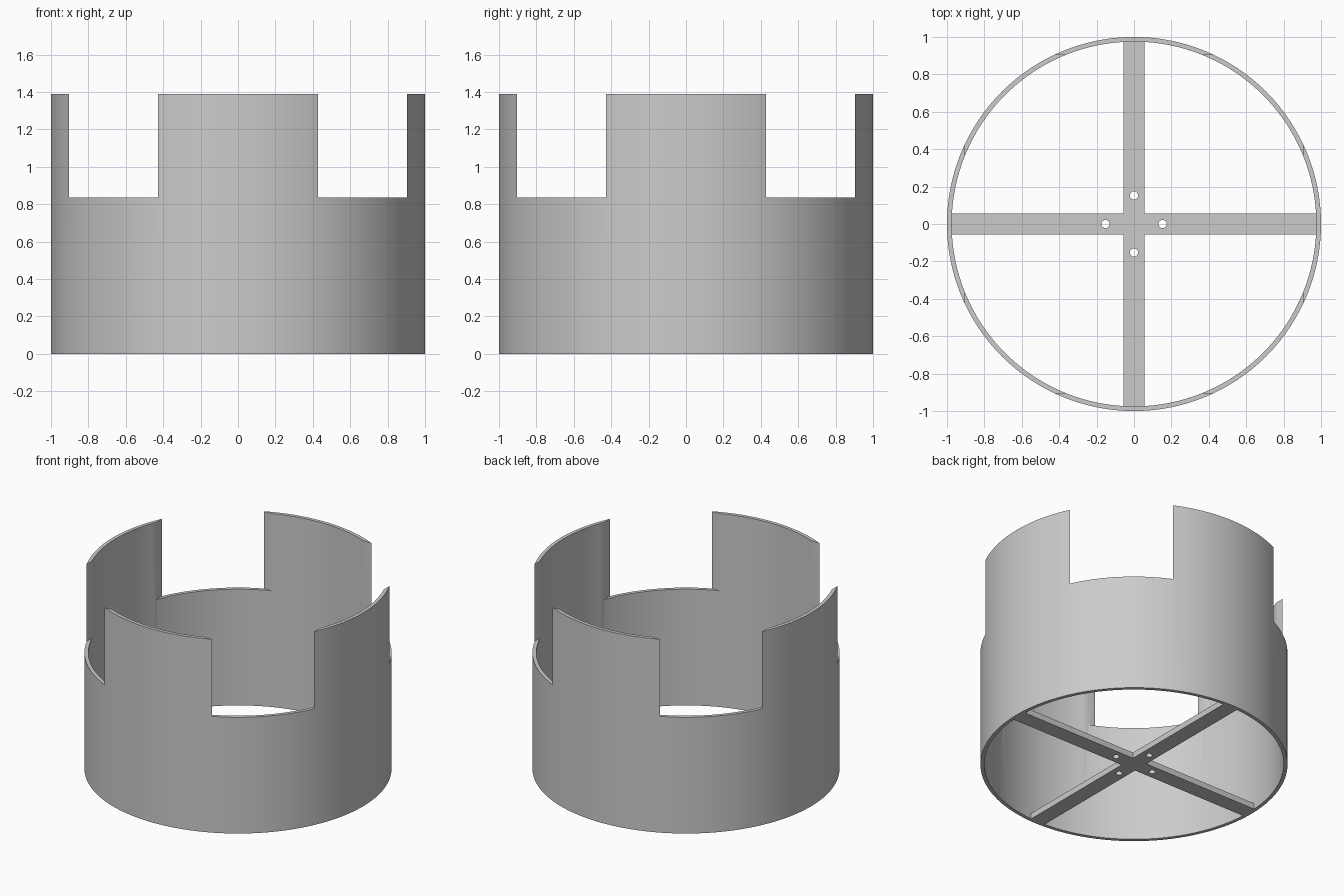
import bpy, bmesh
from math import radians
from mathutils import Matrix, Vector

OUTER, INNER = 1.0, 0.975
HEIGHT, NOTCH_Z, NOTCH_HALF = 1.39, 0.835, 0.904
ARM_HALF, ARM_LEN, ARM_THICK = 0.057, 0.985, 0.042
HOLE_R, HOLE_DIST = 0.022, 0.153

cube = bpy.data.objects.get("Cube")
if cube:
    bpy.data.objects.remove(cube, do_unlink=True)

grey = bpy.data.materials.new("plain_grey")
grey.use_nodes = True
colour = (0.6, 0.6, 0.6, 1)
grey.diffuse_color = colour
grey.node_tree.nodes["Principled BSDF"].inputs["Base Color"].default_value = colour


def make_object(name, bm):
    bmesh.ops.recalc_face_normals(bm, faces=bm.faces)
    mesh = bpy.data.meshes.new(name)
    bm.to_mesh(mesh)
    bm.free()
    mesh.materials.append(grey)
    obj = bpy.data.objects.new(name, mesh)
    bpy.context.collection.objects.link(obj)
    return obj


def activate(obj):
    bpy.ops.object.select_all(action='DESELECT')
    obj.select_set(True)
    bpy.context.view_layer.objects.active = obj


def cut(obj, cutter):
    cutter.hide_render = True
    mod = obj.modifiers.new("cut", 'BOOLEAN')
    mod.operation = 'DIFFERENCE'
    mod.solver = 'EXACT'
    mod.object = cutter
    activate(obj)
    bpy.ops.object.modifier_apply(modifier=mod.name)
    bpy.data.objects.remove(cutter, do_unlink=True)
    bpy.ops.object.shade_smooth_by_angle(angle=radians(30))


# Round wall: a thin rectangular section spun about z
bm = bmesh.new()
section = [bm.verts.new(p) for p in
           ((INNER, 0, 0), (OUTER, 0, 0), (OUTER, 0, HEIGHT), (INNER, 0, HEIGHT))]
edges = [bm.edges.new((section[i], section[(i + 1) % 4])) for i in range(4)]
bmesh.ops.spin(bm, geom=section + edges, cent=(0, 0, 0), axis=(0, 0, 1),
               angle=radians(360), steps=128, use_merge=True)
bmesh.ops.remove_doubles(bm, verts=bm.verts, dist=1e-5)
wall = make_object("notched_wall", bm)

# A square block opens the four notches, leaving four upright tabs
bm = bmesh.new()
bmesh.ops.create_cube(bm, size=1, matrix=Matrix.Translation((0, 0, NOTCH_Z + 0.5))
                      @ Matrix.Diagonal((2 * NOTCH_HALF, 2 * NOTCH_HALF, 1, 1)))
cut(wall, make_object("notch_cutter", bm))

# Cross brace: one arm outline turned four times, then extruded
bm = bmesh.new()
arm = [Vector((ARM_HALF, -ARM_HALF, 0)), Vector((ARM_LEN, -ARM_HALF, 0)),
       Vector((ARM_LEN, ARM_HALF, 0))]
outline = [bm.verts.new(Matrix.Rotation(radians(90 * k), 3, 'Z') @ p)
           for k in range(4) for p in arm]
face = bm.faces.new(outline)
top = bmesh.ops.extrude_face_region(bm, geom=[face])["geom"]
bmesh.ops.translate(bm, vec=(0, 0, ARM_THICK),
                    verts=[v for v in top if isinstance(v, bmesh.types.BMVert)])
brace = make_object("cross_brace", bm)

# Four screw holes around the centre
bm = bmesh.new()
for k in range(4):
    place = Matrix.Rotation(radians(90 * k), 4, 'Z') @ Matrix.Translation((HOLE_DIST, 0, 0))
    bmesh.ops.create_cone(bm, cap_ends=True, segments=24, radius1=HOLE_R,
                          radius2=HOLE_R, depth=0.4, matrix=place)
cut(brace, make_object("hole_cutter", bm))
